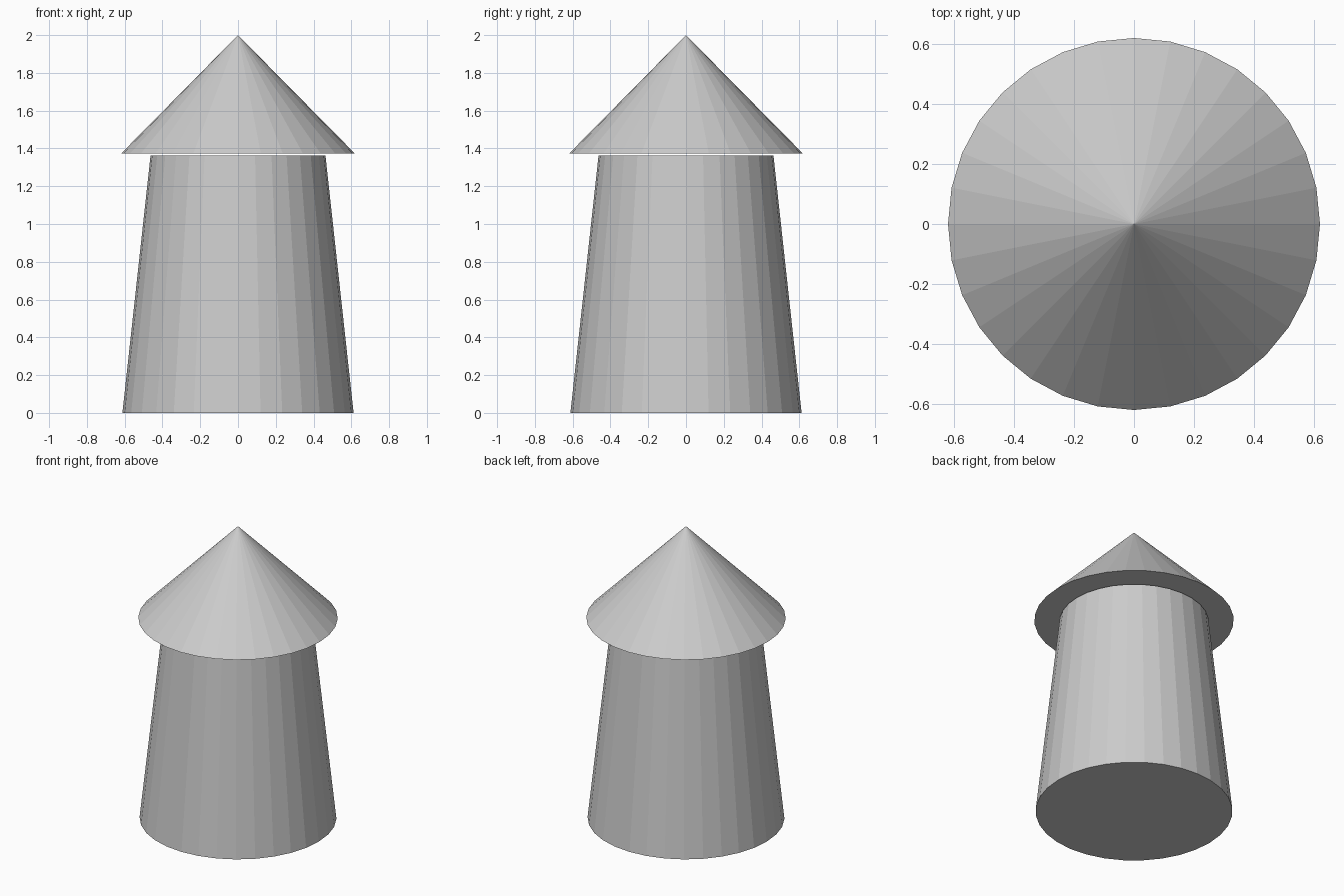
import bpy

cube = bpy.data.objects.get("Cube")
if cube:
    bpy.data.objects.remove(cube, do_unlink=True)

# One plain grey for the whole model
COLOUR = (0.6, 0.6, 0.6, 1.0)
grey = bpy.data.materials.new("plain_grey")
grey.use_nodes = True
grey.diffuse_color = COLOUR
grey.node_tree.nodes["Principled BSDF"].inputs["Base Color"].default_value = COLOUR


def tapered_part(name, radius_bottom, radius_top, z_bottom, z_top):
    """Flat-shaded round part with closed ends, standing on the z axis."""
    bpy.ops.mesh.primitive_cone_add(
        vertices=32, radius1=radius_bottom, radius2=radius_top,
        depth=z_top - z_bottom, location=(0, 0, (z_bottom + z_top) / 2))
    part = bpy.context.object
    part.name = part.data.name = name
    part.data.materials.append(grey)
    return part


# Tapering tower, with the pointed roof hovering just above it
tapered_part("tower_wall", 0.612, 0.463, 0.0, 1.363)
tapered_part("roof", 0.62, 0.0, 1.372, 2.0)
